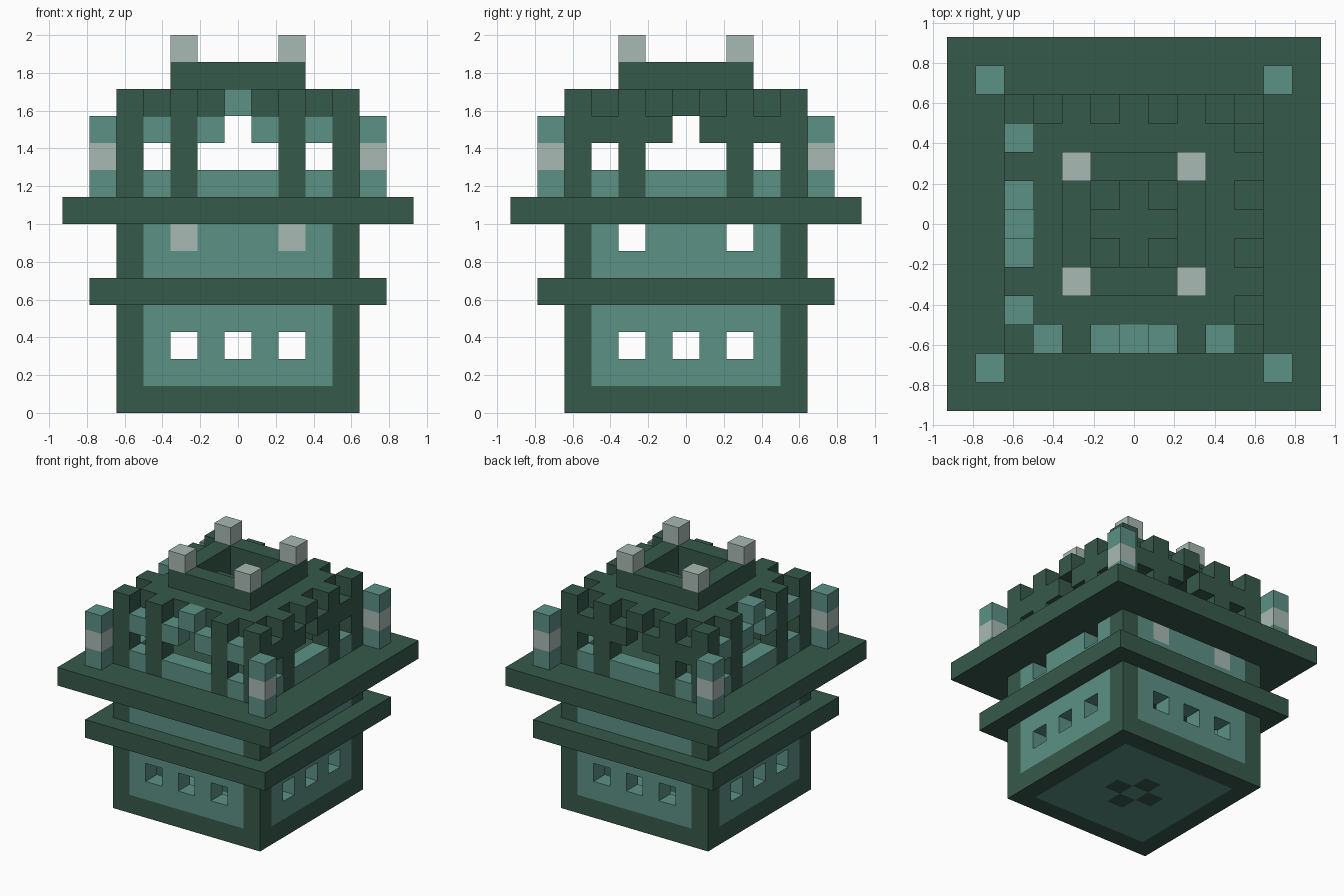
import bpy
import bmesh
from mathutils import Vector
from math import radians

U = 1 / 7  # edge length of one building block

cube = bpy.data.objects.get("Cube")
if cube:
    bpy.data.objects.remove(cube, do_unlink=True)


def make_material(name, rgb):
    mat = bpy.data.materials.new(name)
    mat.use_nodes = True
    color = (*rgb, 1)
    mat.diffuse_color = color
    mat.node_tree.nodes["Principled BSDF"].inputs["Base Color"].default_value = color
    return mat


DARK = make_material("dark green", (0.037, 0.1, 0.07))
TEAL = make_material("teal", (0.107, 0.283, 0.231))
GREY = make_material("pale grey", (0.392, 0.491, 0.456))

parts = {}


def square(r, z):
    """All cells of a solid square layer of half-width r."""
    return {(x, y, z) for x in range(-r, r + 1) for y in range(-r, r + 1)}


def ring(r, z):
    """The outer cells of a square layer."""
    return {c for c in square(r, z) if max(abs(c[0]), abs(c[1])) == r}


def corners(r, *levels):
    return {(x, y, z) for x in (-r, r) for y in (-r, r) for z in levels}


def on_side(cells, axis):
    return {c for c in cells if abs(c[axis]) == 4}


def along(c):
    """Distance of a wall cell from the middle of its wall."""
    return min(abs(c[0]), abs(c[1]))


def add(name, mat, cells):
    parts[name] = (mat, set(cells))


# Base floor with a dark border and four dark tiles
tiles = {(1, 0, 0), (-1, 0, 0), (0, 1, 0), (0, -1, 0)}
add("base_border", DARK, ring(4, 0))
add("base_floor", TEAL, square(3, 0) - tiles)
add("base_tiles", DARK, tiles)

# Lower walls with three windows per side
lower = {c for z in (1, 2, 3) for c in ring(4, z)} - corners(4, 1, 2, 3)
add("lower_walls", TEAL, {c for c in lower if not (c[2] == 2 and along(c) in (0, 2))})
add("lower_corner_posts", DARK, corners(4, 1, 2, 3))
add("lower_ledge", DARK, square(5, 4))

# Middle walls: lamps at front and back, openings on the sides
middle = (ring(4, 5) | ring(4, 6)) - corners(4, 5, 6)
openings = {c for c in middle if c[2] == 6 and along(c) == 2}
add("middle_walls", TEAL, middle - openings)
add("middle_corner_posts", DARK, corners(4, 5, 6))
add("middle_lamps", GREY, on_side(openings, 1))
add("upper_ledge", DARK, square(6, 7))

# Free-standing corner pillars on the upper ledge
add("pillar_ends", TEAL, corners(5, 8, 10))
add("pillar_lamps", GREY, corners(5, 9))

# Upper gallery: columns, low parapet and arches
add("gallery_columns", DARK,
    {c for z in range(8, 12) for c in ring(4, z) if along(c) in (2, 4)})
add("gallery_parapet", TEAL, {c for c in ring(4, 8) if along(c) not in (2, 4)})
arches = {c for c in ring(4, 10) if along(c) in (1, 3)}
arches |= {c for c in ring(4, 11) if along(c) == 0}
teal_arches = {c for c in arches if -4 in c[:2]}
add("front_and_right_arches", TEAL, teal_arches)
add("back_and_left_arches", DARK, arches - teal_arches)

# Roof with cross-shaped skylight, crown ring and finials
add("roof", DARK, square(3, 11) - corners(1, 11))
add("roof_crown", DARK, ring(2, 12))
add("roof_lamps", GREY, corners(2, 13))

occupied = set().union(*(cells for _, cells in parts.values()))


def build(name, mat, cells):
    """Build only the exposed block sides and merge flat areas."""
    bm = bmesh.new()
    for c in sorted(cells):
        centre = Vector((c[0], c[1], c[2] + 0.5))
        for axis in range(3):
            for sign in (-1, 1):
                n = Vector((0, 0, 0))
                n[axis] = sign
                if tuple(int(a + b) for a, b in zip(c, n)) in occupied:
                    continue
                u = Vector((0, 0, 0))
                u[(axis + 1) % 3] = 0.5
                v = n.cross(u)
                mid = centre + n / 2
                loop = (mid - u - v, mid + u - v, mid + u + v, mid - u + v)
                bm.faces.new([bm.verts.new(p * U) for p in loop])
    bmesh.ops.remove_doubles(bm, verts=bm.verts, dist=0.001)
    bmesh.ops.dissolve_limit(bm, angle_limit=radians(1), verts=bm.verts, edges=bm.edges)
    mesh = bpy.data.meshes.new(name)
    bm.to_mesh(mesh)
    bm.free()
    mesh.materials.append(mat)
    bpy.context.collection.objects.link(bpy.data.objects.new(name, mesh))


for name, (mat, cells) in parts.items():
    build(name, mat, cells)
